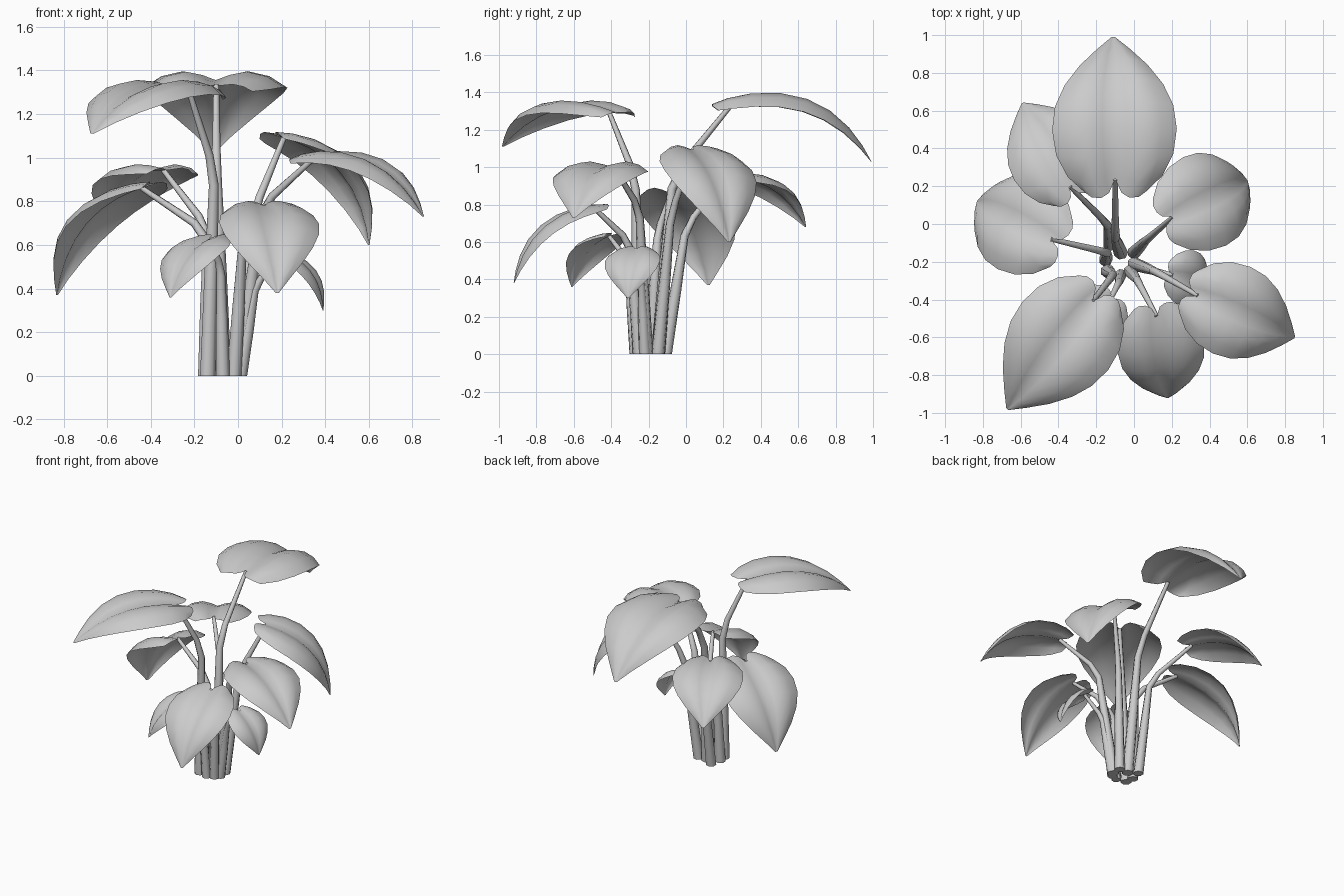
import bpy, bmesh, math
from mathutils import Vector

if "Cube" in bpy.data.objects:
    bpy.data.objects.remove(bpy.data.objects["Cube"])

UP = Vector((0, 0, 1))
# leaf outline: (position along midrib, relative half width)
OUTLINE = [(0, .5), (.07, .76), (.18, .94), (.32, 1), (.47, .95), (.62, .79),
           (.77, .54), (.9, .26), (1, .03)]
# across the blade: (side, lift, backward lobe)
ACROSS = [(-1, -.1, .75), (-.75, .06, 1), (-.45, .13, 1), (-.2, .08, .75), (0, 0, 0),
          (.2, .08, .75), (.45, .13, 1), (.75, .06, 1), (1, -.1, .75)]


def finish(name, bm):
    bmesh.ops.recalc_face_normals(bm, faces=bm.faces)
    me = bpy.data.meshes.new(name)
    bm.to_mesh(me)
    bm.free()
    me.shade_smooth()
    ob = bpy.data.objects.new(name, me)
    bpy.context.collection.objects.link(ob)
    return ob


def make_leaf(name, base, tip, half, arch):
    """Heart-shaped blade bent along an arched midrib."""
    p, t = Vector(base), Vector(tip)
    chord = t - p
    side = chord.cross(UP).normalized()
    bulge = side.cross(chord).normalized()
    c = (p + t) / 2 + bulge * chord.length * arch
    bm = bmesh.new()
    rows = []
    for u, w in OUTLINE:
        mid = p * (1 - u) ** 2 + c * 2 * u * (1 - u) + t * u * u
        tan = ((c - p) * (1 - u) + (t - c) * u).normalized()
        nrm = side.cross(tan).normalized()
        back = Vector((tan.x, tan.y, tan.z * .6))
        row = []
        for s, lift, lobe in ACROSS:
            co = mid + side * s * half * w + nrm * lift * half * w
            co -= back * lobe * half * .3 * (1 - u) ** 3
            row.append(bm.verts.new(co))
        rows.append(row)
    for a, b in zip(rows, rows[1:]):
        for i in range(len(ACROSS) - 1):
            bm.faces.new((a[i], a[i + 1], b[i + 1], b[i]))
    finish(name, bm)


def make_stem(name, pts, radii, sides=7):
    """Tapered bent stalk."""
    pts = [Vector(q) for q in pts]
    bm = bmesh.new()
    rings = []
    for i, q in enumerate(pts):
        d0 = (q - pts[i - 1]).normalized() if i else UP
        d1 = (pts[i + 1] - q).normalized() if i < len(pts) - 1 else d0
        d = (d0 + d1).normalized() if i else UP
        x = (Vector((1, 0, 0)) - d * d.x).normalized()
        y = d.cross(x)
        rings.append([bm.verts.new(q + (x * math.cos(a) + y * math.sin(a)) * radii[i])
                      for a in (2 * math.pi * k / sides for k in range(sides))])
    for a, b in zip(rings, rings[1:]):
        for k in range(sides):
            n = (k + 1) % sides
            bm.faces.new((a[k], a[n], b[n], b[k]))
    bm.faces.new(rings[0])
    bm.faces.new(rings[-1])
    ob = finish(name, bm)
    bpy.context.view_layer.objects.active = ob
    ob.select_set(True)
    bpy.ops.object.shade_smooth_by_angle(angle=math.radians(60))
    ob.select_set(False)


# name: attachment, tip, half width, arch, stem ground point, stem bend
PLANT = {
    "back": ((-.1, .24, 1.33), (-.11, .99, 1.03), .33, .36, (-.07, -.15, 0), (-.1, -.07, .95)),
    "right_back": ((.21, .04, 1.09), (.6, .23, .6), .26, .34, (0, -.15, 0), (.07, -.08, .75)),
    "right_front": ((.34, -.38, .99), (.85, -.6, .73), .25, .34, (0, -.21, 0), (.11, -.25, .78)),
    "front": ((.12, -.49, .78), (.18, -.92, .38), .23, .32, (-.02, -.25, 0), (.02, -.3, .6)),
    "left_front": ((-.22, -.41, 1.29), (-.67, -.98, 1.11), .29, .27, (-.14, -.25, 0), (-.11, -.27, .94)),
    "left": ((-.44, -.08, .86), (-.83, .12, .37), .27, .32, (-.15, -.19, 0), (-.14, -.15, .66)),
    "left_back": ((-.34, .2, .94), (-.59, .64, .68), .24, .3, (-.13, -.11, 0), (-.14, 0, .68)),
    "small_front": ((-.13, -.41, .63), (-.31, -.61, .36), .17, .28, (-.07, -.27, 0), (-.08, -.31, .5)),
    "small_right": ((.21, -.27, .56), (.39, -.31, .3), .15, .32, (.01, -.22, 0), (.08, -.24, .42)),
}

for name, (base, tip, half, arch, ground, bend) in PLANT.items():
    make_leaf(name + "_leaf", base, tip, half, arch)
    g, b, e = Vector(ground), Vector(bend), Vector(base)
    k = .65 + half
    make_stem(name + "_stem",
              [g, g.lerp(b, .5), b.lerp(g, .07), b.lerp(e, .2), e],
              [.04 * k, .034 * k, .025 * k, .021 * k, .014 * k])
